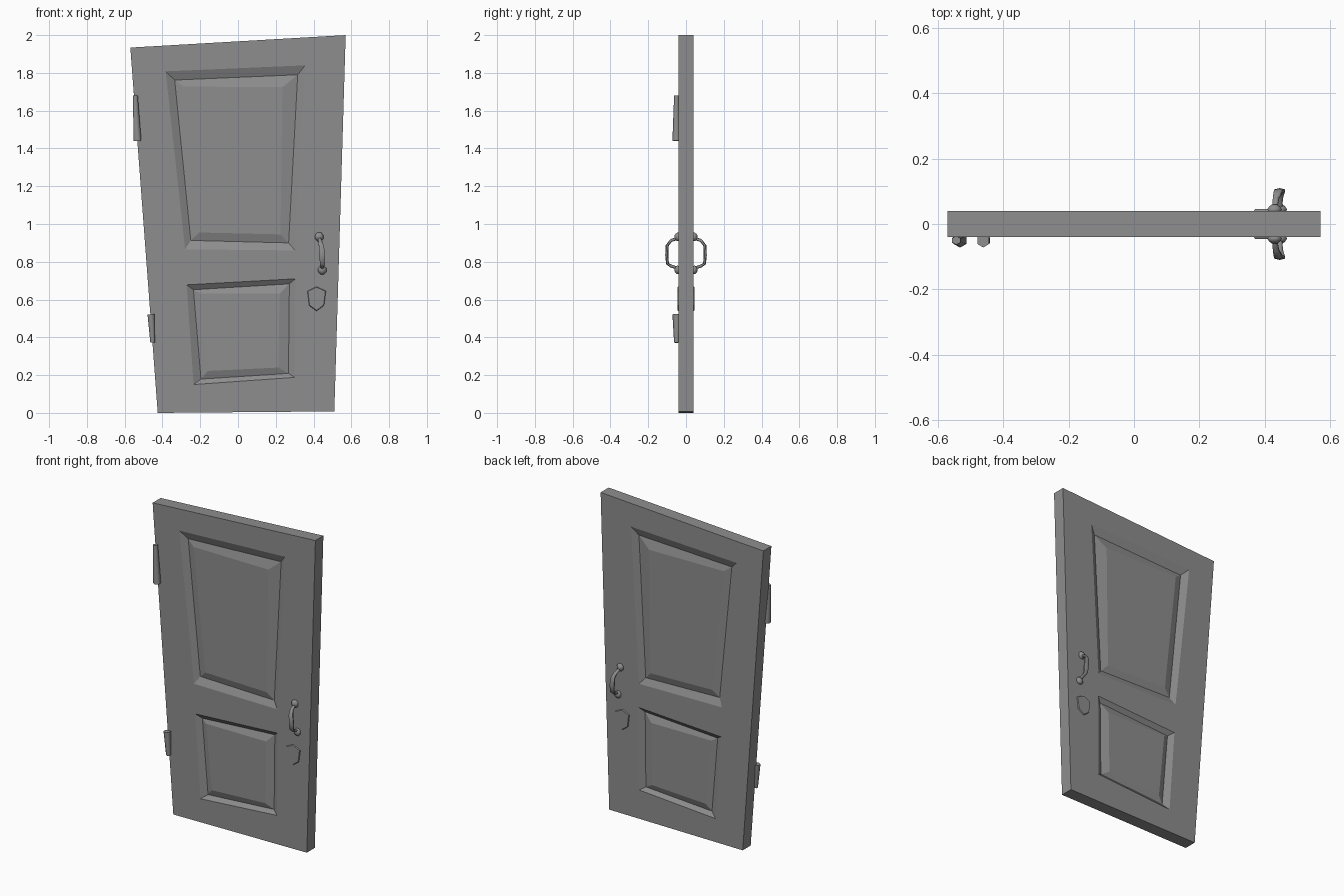
import bpy, bmesh, math
from mathutils import Vector

if "Cube" in bpy.data.objects:
    bpy.data.objects.remove(bpy.data.objects["Cube"])

grey = bpy.data.materials.new("dark_grey")
grey.diffuse_color = (0.27, 0.27, 0.27, 1)
grey.use_nodes = True
grey.node_tree.nodes["Principled BSDF"].inputs["Base Color"].default_value = grey.diffuse_color


def finish(name, bm, smooth_angle=None):
    bmesh.ops.recalc_face_normals(bm, faces=bm.faces)
    me = bpy.data.meshes.new(name)
    bm.to_mesh(me)
    bm.free()
    me.materials.append(grey)
    ob = bpy.data.objects.new(name, me)
    bpy.context.collection.objects.link(ob)
    if smooth_angle:
        bpy.ops.object.select_all(action='DESELECT')
        ob.select_set(True)
        bpy.context.view_layer.objects.active = ob
        bpy.ops.object.shade_smooth_by_angle(angle=math.radians(smooth_angle))
    return ob


def loft(name, path, n=6):
    """Tube through (centre, radius across x, radius in the other direction)."""
    bm = bmesh.new()
    rings = []
    pts = [Vector(p[0]) for p in path]
    for i, (c, rx, ro) in enumerate(path):
        t = (pts[min(i + 1, len(pts) - 1)] - pts[max(i - 1, 0)]).normalized()
        u = (Vector((1, 0, 0)) - t * t.x).normalized()
        w = t.cross(u)
        angles = [2 * math.pi * (k + 0.5) / n for k in range(n)]
        rings.append([bm.verts.new(pts[i] + u * rx * math.cos(a) + w * ro * math.sin(a))
                      for a in angles])
    for a, b in zip(rings, rings[1:]):
        for k in range(n):
            bm.faces.new((a[k], a[(k + 1) % n], b[(k + 1) % n], b[k]))
    bm.faces.new(rings[0])
    bm.faces.new(rings[-1])
    return finish(name, bm, 65)


# Door leaf: crooked outline with two raised panels on both faces
# (corner order: top left, top right, bottom right, bottom left)
T = 0.04
outline = [(-0.57, 1.934), (0.57, 2.0), (0.51, 0.008), (-0.425, 0.0)]
upper = [[(-0.383, 1.808), (0.356, 1.84), (0.302, 0.86), (-0.28, 0.866)],
         [(-0.335, 1.762), (0.316, 1.79), (0.268, 0.9), (-0.25, 0.913)],
         [(-0.287, 1.728), (0.235, 1.724), (0.225, 0.945), (-0.205, 0.955)]]
lower = [[(-0.272, 0.678), (0.304, 0.71), (0.3, 0.188), (-0.235, 0.15)],
         [(-0.236, 0.652), (0.272, 0.683), (0.267, 0.209), (-0.196, 0.179)],
         [(-0.2, 0.632), (0.22, 0.632), (0.214, 0.24), (-0.16, 0.222)]]
depths = [0, 0.02, 0.006]
bm = bmesh.new()
sides = []
for s in (-1, 1):
    def ring(pts, d=0):
        return [bm.verts.new((x, s * (T - d), z)) for x, z in pts]
    o = ring(outline)
    sides.append(o)
    frames = []
    for panel in (upper, lower):
        loops = [ring(p, d) for p, d in zip(panel, depths)]
        for a, b in zip(loops, loops[1:]):
            for k in range(4):
                j = (k + 1) % 4
                bm.faces.new((a[k], a[j], b[j], b[k]))
        bm.faces.new(loops[-1])
        frames.append(loops[0])
    u, l = frames
    bm.faces.new((o[0], o[1], u[1], u[0]))
    bm.faces.new((u[3], u[2], l[1], l[0]))
    bm.faces.new((l[3], l[2], o[2], o[3]))
    bm.faces.new((o[0], u[0], u[3], l[0], l[3], o[3]))
    bm.faces.new((o[1], o[2], l[2], l[1], u[2], u[1]))
for k in range(4):
    j = (k + 1) % 4
    bm.faces.new((sides[0][k], sides[0][j], sides[1][j], sides[1][k]))
finish("door_leaf", bm)

# Tapered six-sided hinge barrels on the front
loft("upper_hinge", [((-0.532, -0.05, 1.44), 0.023, 0.022),
                     ((-0.544, -0.05, 1.68), 0.015, 0.013)])
loft("lower_hinge", [((-0.452, -0.05, 0.372), 0.014, 0.013),
                     ((-0.461, -0.05, 0.522), 0.021, 0.022)])

# Handle and lock plate on each face
shield = [(0.367, 0.646), (0.416, 0.669), (0.466, 0.646), (0.456, 0.568),
          (0.416, 0.538), (0.376, 0.568)]
grip = [(0.43, 0.042, 0.926, 0.008), (0.434, 0.08, 0.912, 0.011),
        (0.441, 0.1, 0.885, 0.015), (0.446, 0.102, 0.835, 0.018),
        (0.447, 0.098, 0.79, 0.015), (0.446, 0.08, 0.778, 0.011),
        (0.446, 0.042, 0.765, 0.008)]
for s, side in ((-1, "front"), (1, "back")):
    loft(side + "_handle_grip",
         [((x, s * y, z), r, 0.008) for x, y, z, r in grip])
    # Faceted mounts at the grip ends
    for end, x, z in (("upper", 0.43, 0.932), ("lower", 0.446, 0.757)):
        loft(f"{side}_{end}_handle_mount",
             [((x, s * y, z), r * 0.8, r * 0.85) for y, r in
              ((0.035, 0.024), (0.045, 0.03), (0.054, 0.022), (0.06, 0.01))], 8)
    # Shield-shaped lock plate with sloping sides
    bm = bmesh.new()
    c = (0.416, 0.612)
    rings = [[bm.verts.new((c[0] + (x - c[0]) * f, s * y, c[1] + (z - c[1]) * f))
              for x, z in shield]
             for y, f in ((0.036, 1.03), (0.046, 0.93))]
    for k in range(6):
        j = (k + 1) % 6
        bm.faces.new((rings[0][k], rings[0][j], rings[1][j], rings[1][k]))
    for r in rings:
        bm.faces.new(r)
    finish(side + "_lock_plate", bm)
